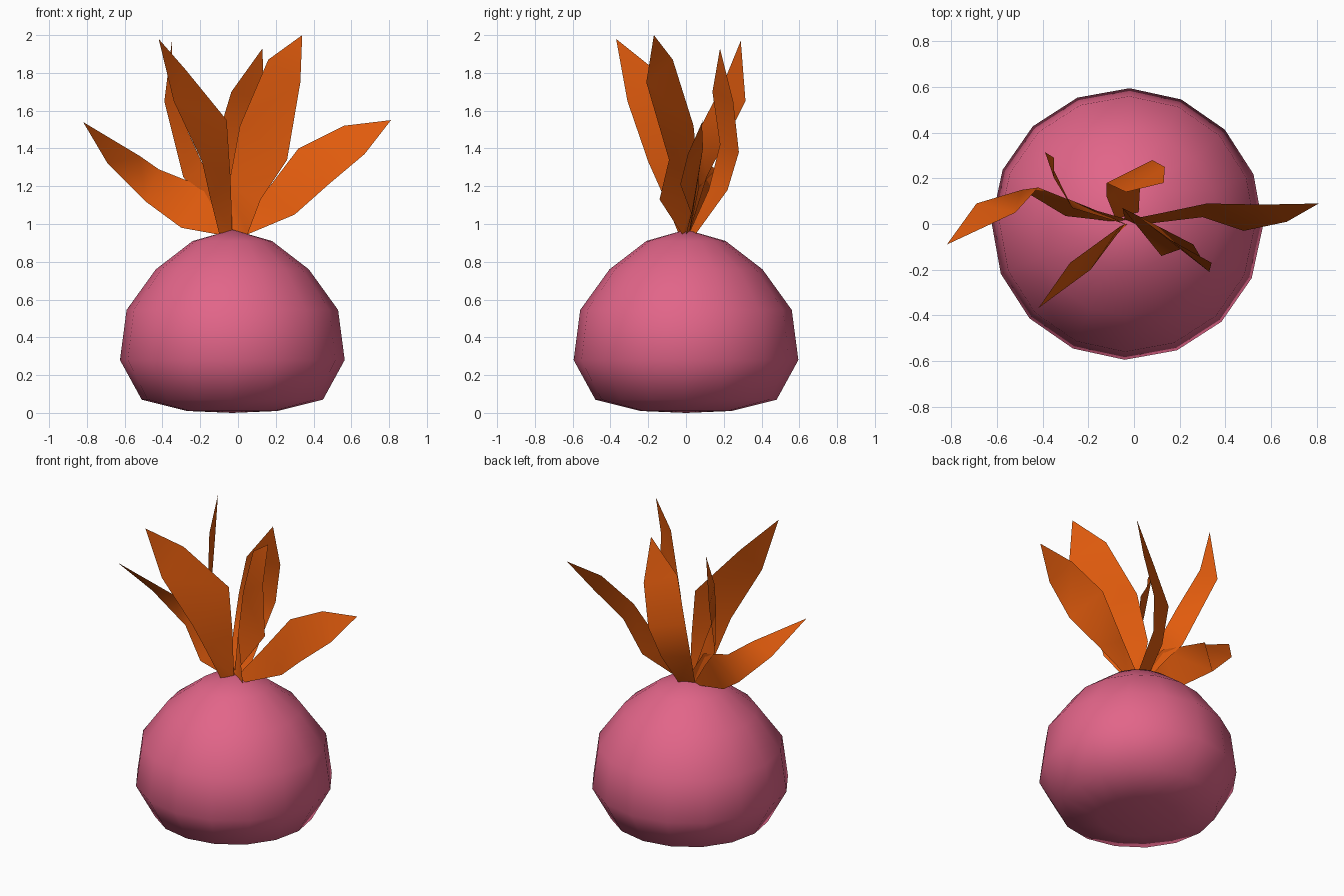
import bpy, bmesh, math

cube = bpy.data.objects.get("Cube")
if cube:
    bpy.data.objects.remove(cube, do_unlink=True)


def material(name, rgb):
    m = bpy.data.materials.new(name)
    m.use_nodes = True
    m.diffuse_color = (*rgb, 1)
    b = next(n for n in m.node_tree.nodes if n.type == 'BSDF_PRINCIPLED')
    b.inputs["Base Color"].default_value = (*rgb, 1)
    b.inputs["Roughness"].default_value = 0.8
    return m


def finish(bm, name, mat):
    me = bpy.data.meshes.new(name)
    bm.to_mesh(me)
    bm.free()
    me.materials.append(mat)
    for p in me.polygons:
        p.use_smooth = True
    ob = bpy.data.objects.new(name, me)
    bpy.context.collection.objects.link(ob)
    return ob


pink = material("root pink", (0.76, 0.13, 0.25))
orange = material("leaf orange", (0.75, 0.105, 0.004))

# Bulb: a squat onion profile turned in 16 steps
PROFILE = [(0.24, 0.01), (0.48, 0.07), (0.595, 0.28), (0.56, 0.545),
           (0.405, 0.76), (0.21, 0.91)]
SIDES, CX, TURN = 16, -0.03, math.radians(-1)
bm = bmesh.new()
rings = [[bm.verts.new((CX + r * math.cos(TURN + math.tau * i / SIDES),
                        r * math.sin(TURN + math.tau * i / SIDES), z))
          for i in range(SIDES)] for r, z in PROFILE]
bottom, top = bm.verts.new((CX, 0, 0)), bm.verts.new((CX, 0, 0.97))
for i in range(SIDES):
    j = (i + 1) % SIDES
    for a, b in zip(rings, rings[1:]):
        bm.faces.new((a[i], a[j], b[j], b[i]))
    bm.faces.new((rings[0][j], rings[0][i], bottom))
    bm.faces.new((rings[-1][i], rings[-1][j], top))
finish(bm, "bulb", pink)


# Leaves: a strip between two edges, closed by a pointed tip
def leaf(name, edge_a, edge_b, tip):
    bm = bmesh.new()
    a = [bm.verts.new(p) for p in edge_a]
    b = [bm.verts.new(p) for p in edge_b]
    t = bm.verts.new(tip)
    for i in range(len(a) - 1):
        bm.faces.new((a[i], a[i + 1], b[i + 1], b[i]))
    bm.faces.new((a[-1], t, b[-1]))
    bmesh.ops.triangulate(bm, faces=bm.faces[:])
    finish(bm, name, orange)


leaf("left_leaf",
     [(0.05, 0, 0.945), (0.30, 0.03, 1.05), (0.48, -0.03, 1.21), (0.67, 0.01, 1.37)],
     [(-0.02, 0.02, 0.96), (0.13, 0.05, 1.15), (0.32, 0.09, 1.40), (0.56, 0.085, 1.52)],
     (0.81, 0.09, 1.55))
leaf("front_left_leaf",
     [(0.05, -0.02, 0.945), (0.12, -0.14, 1.13), (0.26, -0.09, 1.34), (0.33, -0.21, 1.75)],
     [(-0.04, 0.02, 0.96), (-0.05, 0.07, 1.2), (0.01, 0.04, 1.52), (0.16, -0.07, 1.87)],
     (0.34, -0.17, 2.0))
leaf("front_right_leaf",
     [(-0.10, -0.04, 0.95), (-0.15, -0.12, 1.15), (-0.19, -0.20, 1.33), (-0.34, -0.31, 1.65)],
     [(-0.03, 0.0, 0.96), (-0.04, 0.0, 1.25), (-0.06, -0.01, 1.55), (-0.28, -0.17, 1.82)],
     (-0.42, -0.37, 1.98))
leaf("right_leaf",
     [(-0.08, 0.01, 0.94), (-0.30, 0.035, 0.98), (-0.49, 0.15, 1.12), (-0.69, 0.09, 1.32)],
     [(-0.03, 0.02, 0.98), (-0.17, 0.06, 1.19), (-0.42, 0.16, 1.29), (-0.52, 0.05, 1.36)],
     (-0.82, -0.09, 1.54))
leaf("back_right_leaf",
     [(-0.08, 0.02, 0.96), (-0.19, 0.07, 1.12), (-0.29, 0.11, 1.25), (-0.39, 0.315, 1.65)],
     [(-0.04, 0.0, 0.97), (-0.17, 0.04, 1.28), (-0.27, 0.07, 1.50), (-0.35, 0.20, 1.75)],
     (-0.35, 0.29, 1.97))
leaf("back_left_leaf",
     [(0.02, 0.05, 0.945), (0.03, 0.22, 1.18), (0.08, 0.28, 1.38), (0.135, 0.25, 1.65)],
     [(-0.08, 0.02, 0.96), (-0.12, 0.12, 1.18), (-0.12, 0.18, 1.42), (-0.035, 0.14, 1.70)],
     (0.13, 0.18, 1.93))
